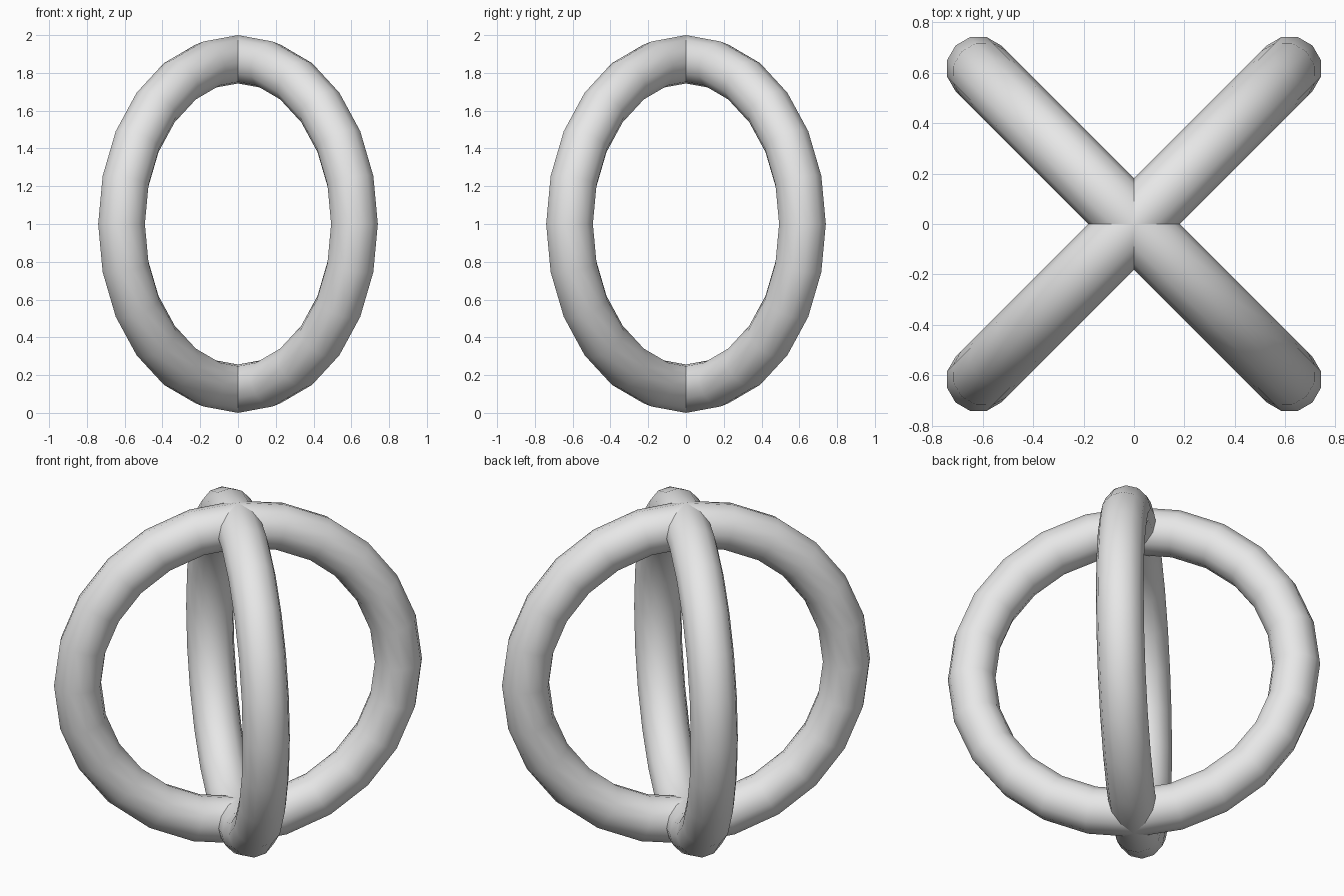
import bpy, math

cube = bpy.data.objects.get("Cube")
if cube:
    bpy.data.objects.remove(cube, do_unlink=True)

MAJOR, MINOR = 0.872, 0.128

# Plain light grey shared by both rings
grey = bpy.data.materials.new("light_grey")
grey.use_nodes = True
color = (0.8, 0.8, 0.8, 1.0)
grey.diffuse_color = color
grey.node_tree.nodes["Principled BSDF"].inputs["Base Color"].default_value = color


def upright_ring(name, heading):
    """Torus standing on edge, its plane turned to the given heading."""
    bpy.ops.mesh.primitive_torus_add(
        major_segments=24, minor_segments=12,
        major_radius=MAJOR, minor_radius=MINOR,
        location=(0, 0, MAJOR + MINOR),
        rotation=(math.pi / 2, 0, heading))
    ring = bpy.context.object
    ring.name = name
    ring.data.materials.append(grey)
    bpy.ops.object.shade_smooth()
    return ring


# Two rings crossing at right angles on the diagonals
upright_ring("ring_front_left_diagonal", -math.pi / 4)
upright_ring("ring_front_right_diagonal", math.pi / 4)
